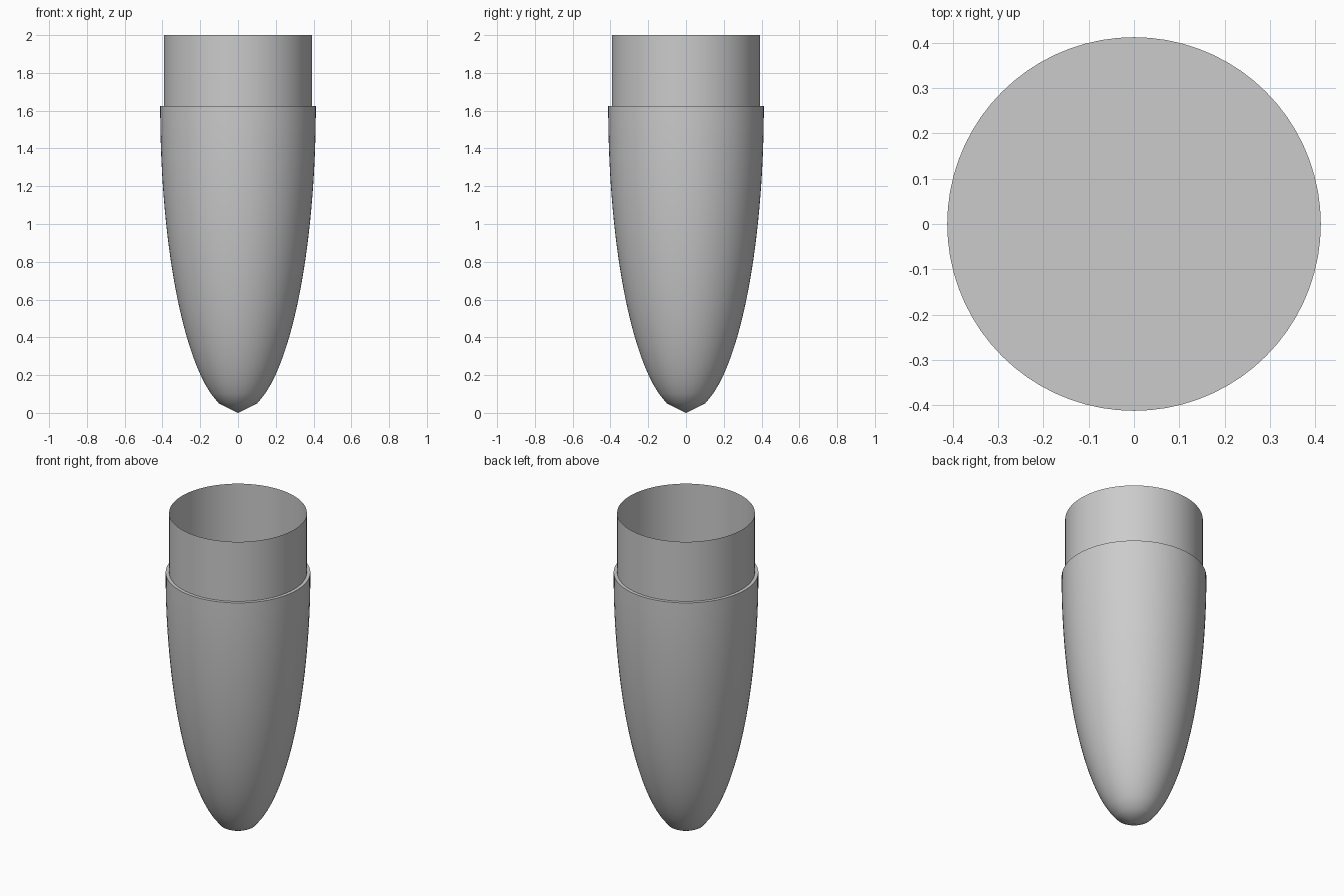
import bpy
import bmesh
import math

SIDES = 72
STEPS = 32
HEIGHT = 2.0
SHOULDER_Z = 1.626
CONE_R = 0.412
TUBE_R = 0.392

default_cube = bpy.data.objects.get("Cube")
if default_cube:
    bpy.data.objects.remove(default_cube, do_unlink=True)

# Single plain grey
grey = bpy.data.materials.new("plain_grey")
grey.use_nodes = True
colour = (0.6, 0.6, 0.6, 1)
grey.diffuse_color = colour
grey.node_tree.nodes["Principled BSDF"].inputs["Base Color"].default_value = colour


def ring(bm, radius, z):
    """A circle of vertices at a height."""
    turn = 2 * math.pi / SIDES
    return [bm.verts.new((radius * math.cos(i * turn), radius * math.sin(i * turn), z))
            for i in range(SIDES)]


def lathe(name, profile, tip=None, cap=False):
    """Revolve (radius, z) pairs, with an optional bottom tip and flat top."""
    bm = bmesh.new()
    rings = [ring(bm, r, z) for r, z in profile]
    for low, high in zip(rings, rings[1:]):
        for i in range(SIDES):
            j = (i + 1) % SIDES
            bm.faces.new((low[i], low[j], high[j], high[i]))
    if tip is not None:
        point = bm.verts.new((0, 0, tip))
        for i in range(SIDES):
            bm.faces.new((point, rings[0][(i + 1) % SIDES], rings[0][i]))
    if cap:
        bm.faces.new(rings[-1])
    mesh = bpy.data.meshes.new(name)
    bm.to_mesh(mesh)
    bm.free()
    mesh.materials.append(grey)
    obj = bpy.data.objects.new(name, mesh)
    bpy.context.collection.objects.link(obj)
    bpy.ops.object.select_all(action="DESELECT")
    obj.select_set(True)
    bpy.context.view_layer.objects.active = obj
    bpy.ops.object.shade_smooth_by_angle(angle=math.radians(35))
    return obj


# Half-ellipsoid nose pointing down, closed by a flat shoulder
ellipse = []
for k in range(1, STEPS + 1):
    t = k / STEPS
    ellipse.append((CONE_R * math.sqrt(1 - (1 - t) ** 2), SHOULDER_Z * t))
lathe("nose_cone", ellipse, tip=0, cap=True)

# Thin open collar standing on the shoulder
lathe("collar_tube", [(TUBE_R, SHOULDER_Z), (TUBE_R, HEIGHT)])
